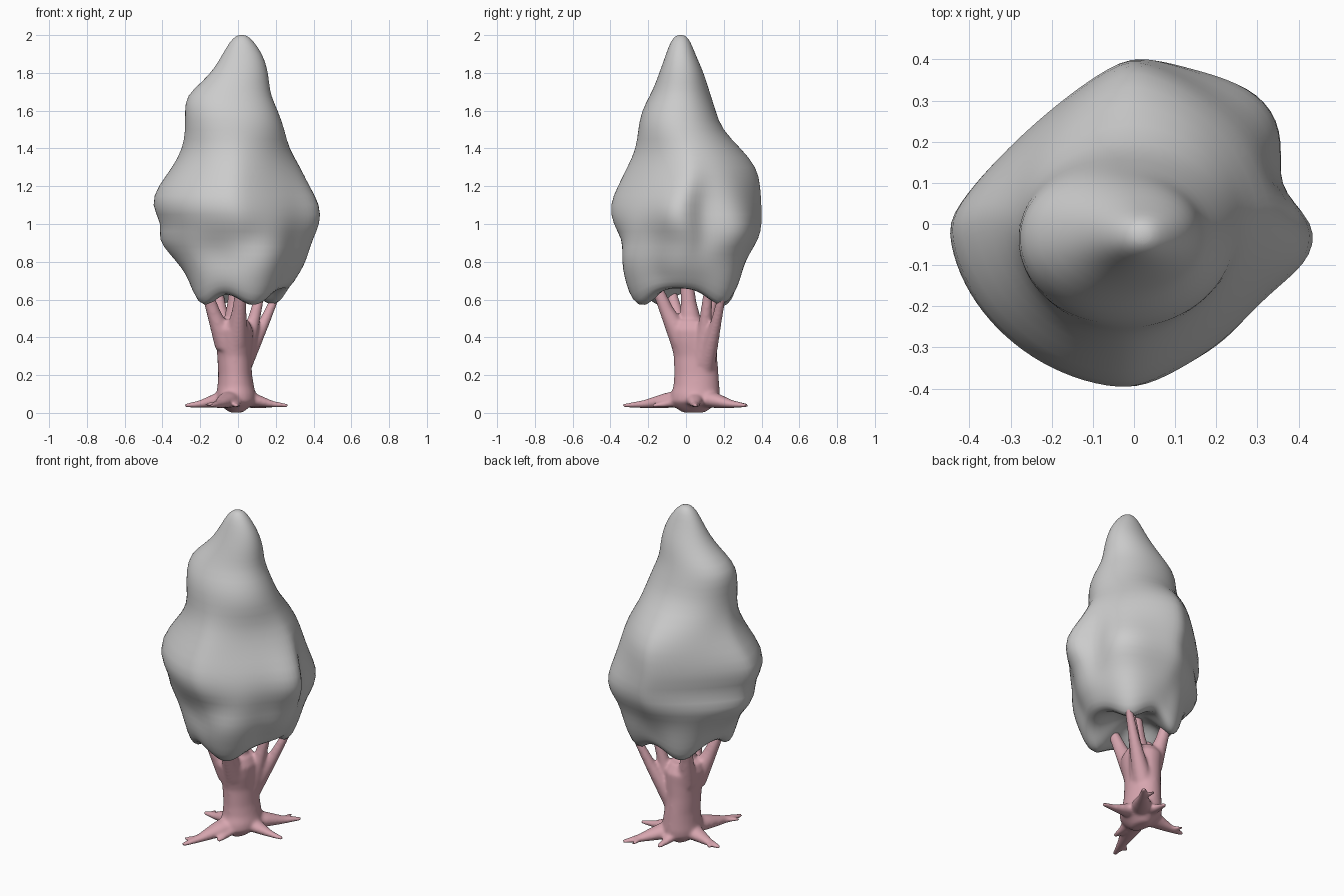
import bpy, bmesh
from math import sin, cos, pi, exp
from mathutils import Vector

# ---------- foliage: rings from left, right, front and back extents ----------
ROWS = [  # z, left, right, front, back
    (1.997, -0.01, 0.05, -0.055, 0.00), (1.97, -0.04, 0.08, -0.08, 0.022),
    (1.90, -0.08, 0.13, -0.105, 0.048), (1.82, -0.125, 0.155, -0.133, 0.085),
    (1.75, -0.19, 0.163, -0.158, 0.108), (1.68, -0.275, 0.17, -0.188, 0.13),
    (1.60, -0.28, 0.21, -0.235, 0.155), (1.50, -0.275, 0.245, -0.252, 0.185),
    (1.40, -0.29, 0.265, -0.26, 0.29), (1.30, -0.345, 0.335, -0.31, 0.38),
    (1.20, -0.425, 0.40, -0.36, 0.397), (1.10, -0.468, 0.44, -0.408, 0.402),
    (1.00, -0.395, 0.44, -0.388, 0.402), (0.92, -0.43, 0.42, -0.335, 0.388),
    (0.84, -0.36, 0.38, -0.32, 0.33), (0.76, -0.295, 0.345, -0.325, 0.31),
    (0.69, -0.26, 0.31, -0.315, 0.30), (0.63, -0.24, 0.28, -0.29, 0.275),
    (0.61, -0.19, 0.23, -0.23, 0.23), (0.65, -0.13, 0.16, -0.15, 0.16),
    (0.68, -0.06, 0.08, -0.07, 0.08)]
QUAD = [1.5, 1.2, 1.85, 1.3]   # corner fullness, counter-clockwise from back right
BUMPS = [  # x, y, z, size, outward push
    (0.13, -0.30, 0.84, 0.10, 0.045), (-0.10, -0.30, 0.84, 0.09, -0.02),
    (-0.20, -0.24, 0.72, 0.08, 0.02), (0.29, 0.27, 0.95, 0.16, 0.065),
    (0.23, 0.23, 0.72, 0.10, 0.03), (0.27, -0.16, 0.72, 0.09, -0.03),
    (0.0, 0.28, 0.70, 0.08, -0.03), (0.22, -0.26, 0.90, 0.09, 0.03),
    (0.42, -0.07, 1.05, 0.09, 0.045), (0.41, 0.10, 1.13, 0.11, -0.06),
    (0.39, 0.10, 0.95, 0.11, -0.06)]
LOBES = [(-0.19, -0.15), (0.08, -0.23), (0.20, 0.20), (-0.11, 0.20)]
N = 48


def ring_point(row, i):
    z, l, r, f, b = row
    t = 2 * pi * i / N
    cx, cy, a, h = (l + r) / 2, (f + b) / 2, (r - l) / 2, (b - f) / 2
    w = exp(-((z - 1.12) / 0.3) ** 4)
    base = 1.8 if z < 1 else 2.1
    p = base + (QUAD[int(4 * i / N) % 4] - base) * w
    c, s = cos(t), sin(t)
    k = 1.01 * (abs(c) ** p + abs(s) ** p) ** (-1 / p)
    v = Vector((cx + a * c * k, cy + h * s * k, z))
    out, move = Vector((c, s, 0)), 0
    for x, y, bz, size, push in BUMPS:
        move += push * exp(-((v - Vector((x, y, bz))).length / size) ** 2)
    v += out * move
    if z < 0.8:   # hanging lobes along the lower rim
        low = sum(exp(-((v.x - x) ** 2 + (v.y - y) ** 2) / 0.012) for x, y in LOBES)
        v.z += (0.04 - 0.105 * min(low, 1)) * min(1, (0.8 - z) / 0.15)
    return v


def skin(bm, rings, start, end):
    loops = [[bm.verts.new(p) for p in ring] for ring in rings]
    n = len(loops[0])
    for u, v in zip(loops, loops[1:]):
        for i in range(n):
            bm.faces.new((u[i], v[i], v[(i + 1) % n], u[(i + 1) % n]))
    for loop, tip in ((loops[0], start), (loops[-1], end)):
        c = bm.verts.new(tip)
        for i in range(n):
            bm.faces.new((loop[i], loop[(i + 1) % n], c))


def finish(bm, name):
    bmesh.ops.recalc_face_normals(bm, faces=bm.faces)
    me = bpy.data.meshes.new(name)
    bm.to_mesh(me)
    bm.free()
    for p in me.polygons:
        p.use_smooth = True
    ob = bpy.data.objects.new(name, me)
    bpy.context.collection.objects.link(ob)
    return ob


bm = bmesh.new()
skin(bm, [[ring_point(r, i) for i in range(N)] for r in ROWS],
     (0.02, -0.03, 2.003), (0.0, 0.0, 0.685))
foliage = finish(bm, "foliage")
sm = foliage.modifiers.new("soften", 'SMOOTH')
sm.factor, sm.iterations = 0.25, 1
sub = foliage.modifiers.new("subdivide", 'SUBSURF')
sub.levels = sub.render_levels = 1


# ---------- trunk, branches and roots: tapered tubes fused together ----------
def tube(bm, path, flat=1.0, n=14):
    """path: (x, y, z, radius); flat squashes the section vertically."""
    pts = [Vector(p[:3]) for p in path]
    rings = []
    for i, p in enumerate(pts):
        d = (pts[min(i + 1, len(pts) - 1)] - pts[max(i - 1, 0)]).normalized()
        side = d.cross(Vector((0, 0, 1)))
        side = side.normalized() if side.length > 0.05 else Vector((1, 0, 0))
        up = side.cross(d)
        r = path[i][3]
        rings.append([p + side * r * cos(2 * pi * k / n) + up * r * flat * sin(2 * pi * k / n)
                      for k in range(n)])
    skin(bm, rings, pts[0], pts[-1])


bm = bmesh.new()
TRUNK = [  # z, centre x, centre y, half width x, half width y
    (0.002, -0.01, 0.04, 0.035, 0.06), (0.03, -0.01, 0.04, 0.07, 0.10),
    (0.06, -0.01, 0.045, 0.105, 0.13), (0.10, -0.01, 0.05, 0.105, 0.13),
    (0.14, -0.012, 0.055, 0.097, 0.122), (0.20, -0.015, 0.055, 0.09, 0.118),
    (0.30, -0.02, 0.05, 0.09, 0.115), (0.38, -0.02, 0.04, 0.098, 0.125),
    (0.44, -0.025, 0.035, 0.105, 0.13), (0.49, -0.03, 0.03, 0.085, 0.10)]
skin(bm, [[Vector((x + a * cos(2 * pi * k / 24), y + b * sin(2 * pi * k / 24), z))
           for k in range(24)] for z, x, y, a, b in TRUNK],
     (-0.01, 0.04, 0.0), (-0.03, 0.03, 0.50))

BRANCHES = [  # start xyz, end xyz, start radius, end radius
    (-0.06, 0.00, 0.36, -0.18, -0.09, 0.68, 0.065, 0.026),
    (-0.01, -0.02, 0.38, 0.02, -0.17, 0.70, 0.065, 0.027),
    (-0.02, 0.03, 0.42, -0.01, 0.00, 0.74, 0.07, 0.032),
    (-0.06, 0.08, 0.38, -0.12, 0.16, 0.70, 0.06, 0.027),
    (0.02, 0.08, 0.27, 0.13, 0.12, 0.68, 0.06, 0.022),
    (0.02, 0.10, 0.25, 0.22, 0.20, 0.66, 0.055, 0.019)]
for x0, y0, z0, x1, y1, z1, r0, r1 in BRANCHES:
    a, b = Vector((x0, y0, z0)), Vector((x1, y1, z1))
    mid = a.lerp(b, 0.55) + Vector((0, 0, -0.015))
    tube(bm, [(*a, r0), (*mid, (r0 + r1) / 2 * 0.85), (*b, r1)])

ROOTS = [  # tip x, tip y, radius at the trunk, side fork length
    (-0.14, -0.335, 0.06, 0.05), (-0.01, -0.18, 0.05, 0), (0.265, 0.05, 0.05, 0),
    (0.20, 0.325, 0.06, -0.06), (0.0, 0.27, 0.05, 0), (-0.285, 0.08, 0.055, 0.05)]
for x, y, r, fork in ROOTS:
    c, tip = Vector((-0.01, 0.045, 0.085)), Vector((x, y, 0.038))
    m1, m2 = c.lerp(tip, 0.4), c.lerp(tip, 0.7)
    m1.z, m2.z = 0.065, 0.046
    tube(bm, [(*c, r * 1.2), (*m1, r * 0.9), (*m2, r * 0.5), (*tip, 0.014)], flat=0.75)
    if fork:   # small side fork near the tip
        side = (tip - c).cross(Vector((0, 0, 1))).normalized() * fork
        end = c.lerp(tip, 0.88) + side
        end.z = 0.045
        tube(bm, [(*m1, r * 0.5), (*m2, r * 0.4), (*end, 0.012)], flat=0.7)

trunk = finish(bm, "trunk")
rm = trunk.modifiers.new("fuse", 'REMESH')
rm.mode, rm.voxel_size, rm.use_smooth_shade = 'VOXEL', 0.008, True
sm = trunk.modifiers.new("soften", 'SMOOTH')
sm.factor, sm.iterations = 0.5, 18

bark = bpy.data.materials.new("bark")
bark.diffuse_color = (0.68, 0.38, 0.43, 1)
trunk.data.materials.append(bark)
